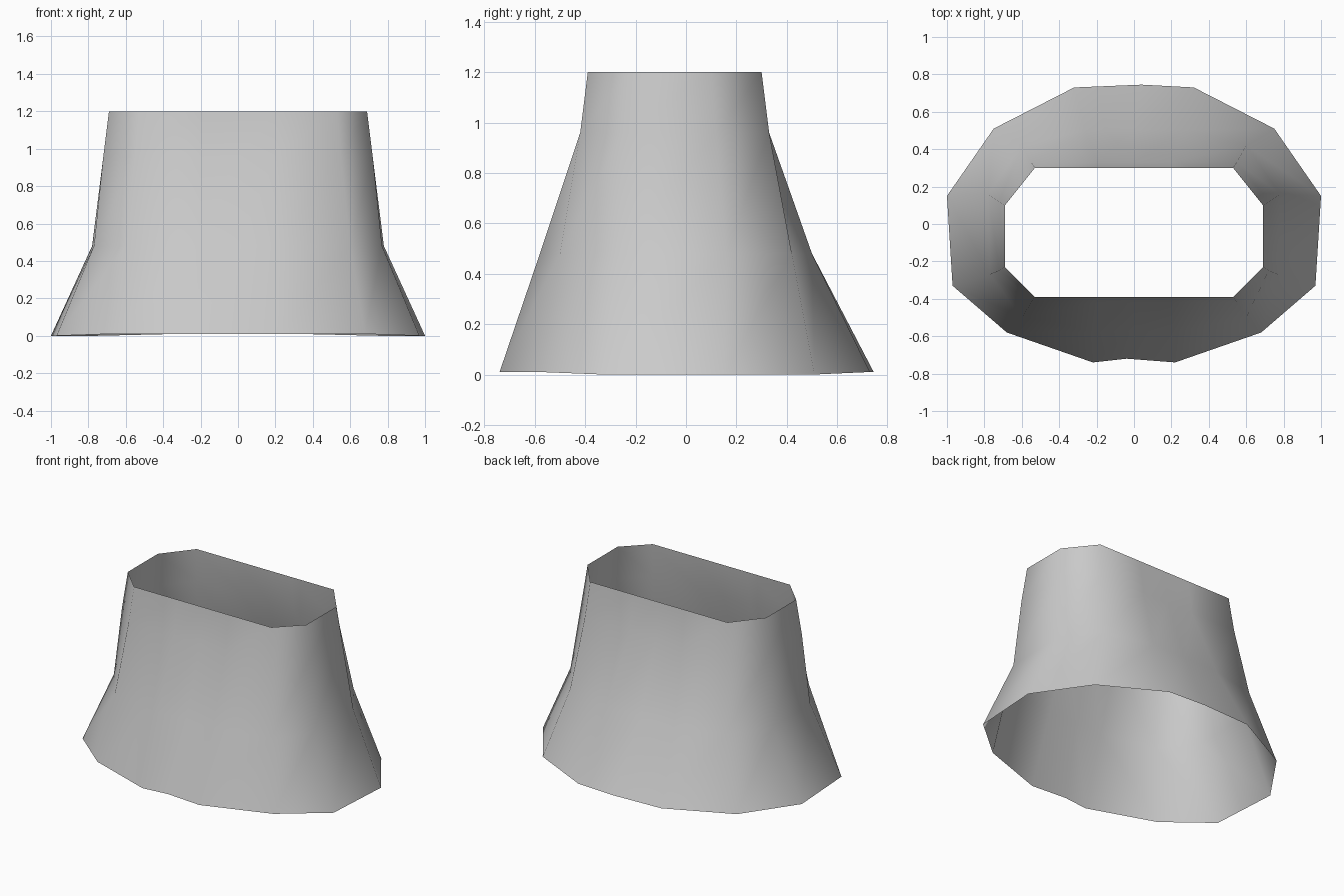
import bpy
import bmesh

default_cube = bpy.data.objects.get("Cube")
if default_cube:
    bpy.data.objects.remove(default_cube, do_unlink=True)


def make_material(name, colour):
    material = bpy.data.materials.new(name)
    material.use_nodes = True
    material.diffuse_color = colour
    material.node_tree.nodes["Principled BSDF"].inputs["Base Color"].default_value = colour
    return material


def full_ring(half, height):
    """Mirror a half outline, running from back centre to front centre."""
    mirrored = [(-x, y) for x, y in reversed(half[1:-1])]
    return [(x, y, height) for x, y in half + mirrored]


def loft(name, rings, material):
    """Join the rings into an open, smooth shell facing outwards."""
    bm = bmesh.new()
    loops = [[bm.verts.new(point) for point in ring] for ring in rings]
    for lower, upper in zip(loops, loops[1:]):
        for i in range(len(lower)):
            j = (i + 1) % len(lower)
            # the outline runs clockwise seen from above
            face = bm.faces.new((lower[j], lower[i], upper[i], upper[j]))
            face.smooth = True
    mesh = bpy.data.meshes.new(name)
    bm.to_mesh(mesh)
    bm.free()
    mesh.materials.append(material)
    shell = bpy.data.objects.new(name, mesh)
    bpy.context.collection.objects.link(shell)
    return shell


# Half outlines: flared hem, hip, upper band and waist opening
hem = [(.04, .745), (.32, .73), (.75, .51), (1, .15),
       (.97, -.33), (.68, -.58), (.22, -.74), (-.04, -.72)]
hip = [(0, .5), (.26, .5), (.6, .42), (.78, .16),
       (.77, -.27), (.6, -.5), (.21, -.58), (0, -.57)]
band = [(0, .33), (.2, .33), (.55, .33), (.72, .12),
        (.72, -.25), (.55, -.42), (.2, -.42), (0, -.42)]
waist = [(0, .3), (.2, .3), (.53, .3), (.69, .1),
         (.69, -.23), (.53, -.39), (.2, -.39), (0, -.39)]

# The hem lifts very slightly at the front and back
hem_ring = [(x, y, .01 if abs(y) > .55 else 0) for x, y, z in full_ring(hem, 0)]
rings = [hem_ring, full_ring(hip, .48), full_ring(band, .96), full_ring(waist, 1.2)]

grey = make_material("light grey", (.6, .6, .6, 1))
loft("flared_skirt", rings, grey)
